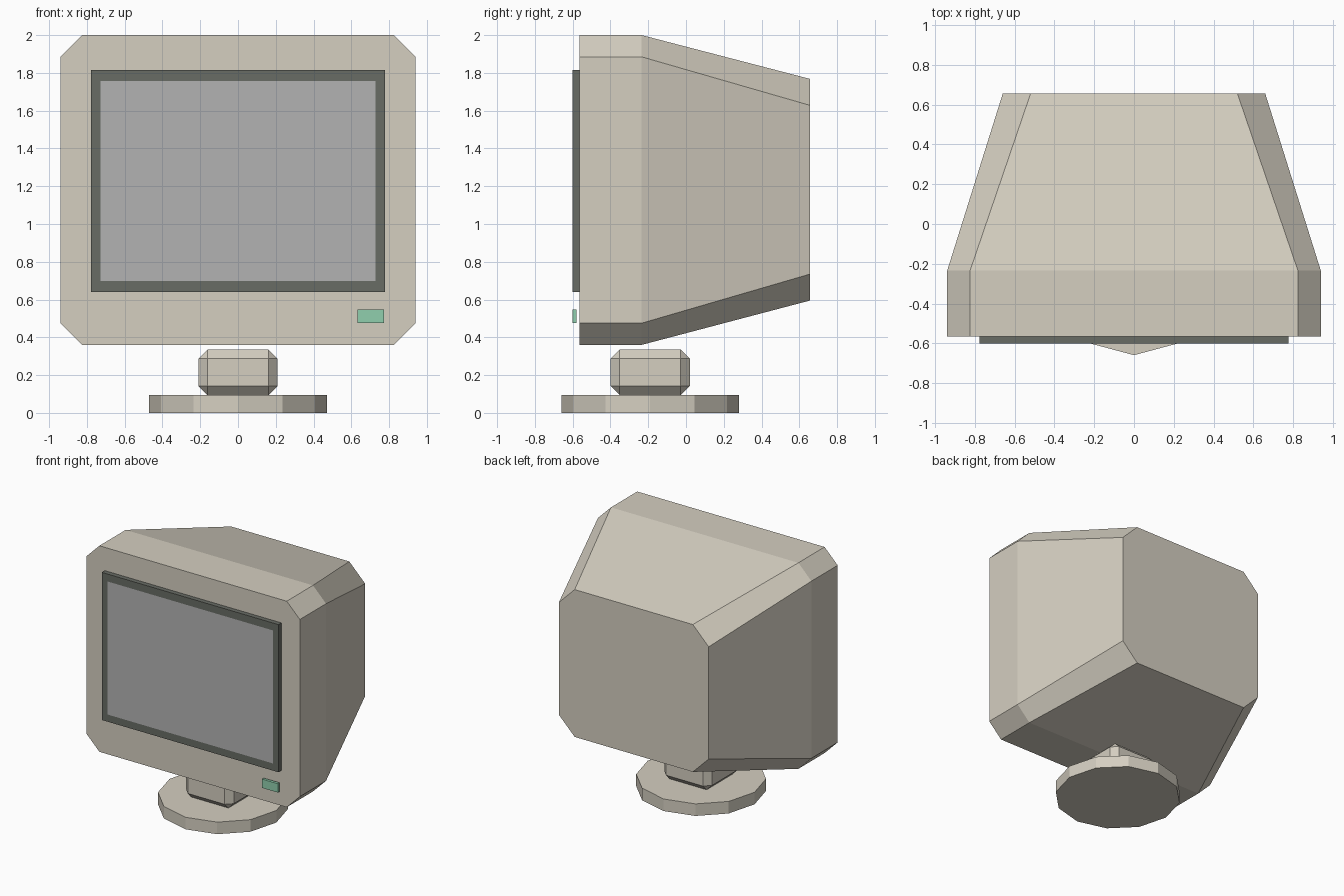
import bpy, bmesh, math
from mathutils import Matrix, Vector

if "Cube" in bpy.data.objects:
    bpy.data.objects.remove(bpy.data.objects["Cube"])


def material(name, rgb):
    m = bpy.data.materials.new(name)
    m.diffuse_color = (*rgb, 1)
    m.use_nodes = True
    m.node_tree.nodes["Principled BSDF"].inputs["Base Color"].default_value = m.diffuse_color
    return m


BEIGE = material("beige_plastic", (0.66, 0.62, 0.53))
DARK = material("dark_bezel", (0.14, 0.15, 0.13))
GLASS = material("grey_glass", (0.45, 0.45, 0.45))
GREEN = material("green_light", (0.28, 0.62, 0.42))


def finish(name, bm, *mats):
    bmesh.ops.recalc_face_normals(bm, faces=bm.faces)
    me = bpy.data.meshes.new(name)
    bm.to_mesh(me)
    bm.free()
    for m in mats:
        me.materials.append(m)
    ob = bpy.data.objects.new(name, me)
    bpy.context.collection.objects.link(ob)
    return ob


def box(lo, hi):
    lo, hi = Vector(lo), Vector(hi)
    bm = bmesh.new()
    mat = Matrix.Translation((lo + hi) / 2) @ Matrix.Diagonal((*(hi - lo), 1))
    bmesh.ops.create_cube(bm, size=1, matrix=mat)
    return bm


def section(bm, y, w, z0, z1, c):
    # rectangle with cut corners in the xz plane
    right = [(w - c, z0), (w, z0 + c), (w, z1 - c), (w - c, z1)]
    loop = right + [(-x, z) for x, z in reversed(right)]
    return [bm.verts.new((x, y, z)) for x, z in loop]


# Monitor case: straight front band, then a taper to the back
bm = bmesh.new()
rings = [section(bm, -0.565, 0.94, 0.36, 2.0, 0.115),
         section(bm, -0.235, 0.94, 0.36, 2.0, 0.115),
         section(bm, 0.657, 0.66, 0.595, 1.768, 0.14)]
for a, b in zip(rings, rings[1:]):
    for i in range(8):
        j = (i + 1) % 8
        bm.faces.new((a[i], a[j], b[j], b[i]))
bm.faces.new(rings[0])
bm.faces.new(rings[-1])
finish("monitor_case", bm, BEIGE)

# Screen slab: dark frame with the glass inset flush in its front face
bm = box((-0.777, -0.602, 0.64), (0.777, -0.565, 1.815))
bm.normal_update()
front = min(bm.faces, key=lambda f: f.calc_center_median().y)
bmesh.ops.inset_individual(bm, faces=[front], thickness=0.068)
for v in front.verts:
    v.co.z = 0.697 if v.co.z < 1.2 else 1.756
front.material_index = 1
finish("screen", bm, DARK, GLASS)

# Power light
finish("power_light", box((0.633, -0.602, 0.477), (0.773, -0.58, 0.547)), GREEN)

# Swivel neck: box with chamfered edges
bm = box((-0.21, -0.4, 0.095), (0.21, 0.02, 0.335))
bmesh.ops.bevel(bm, geom=bm.edges[:], offset=0.048, segments=1,
                affect='EDGES', profile=0.5)
finish("swivel_neck", bm, BEIGE)

# Foot: twelve-sided disc
bm = bmesh.new()
bmesh.ops.create_cone(bm, cap_ends=True, segments=12, radius1=0.47, radius2=0.47,
                      depth=0.096, matrix=Matrix.Translation((0, -0.19, 0.048)))
finish("foot", bm, BEIGE)
